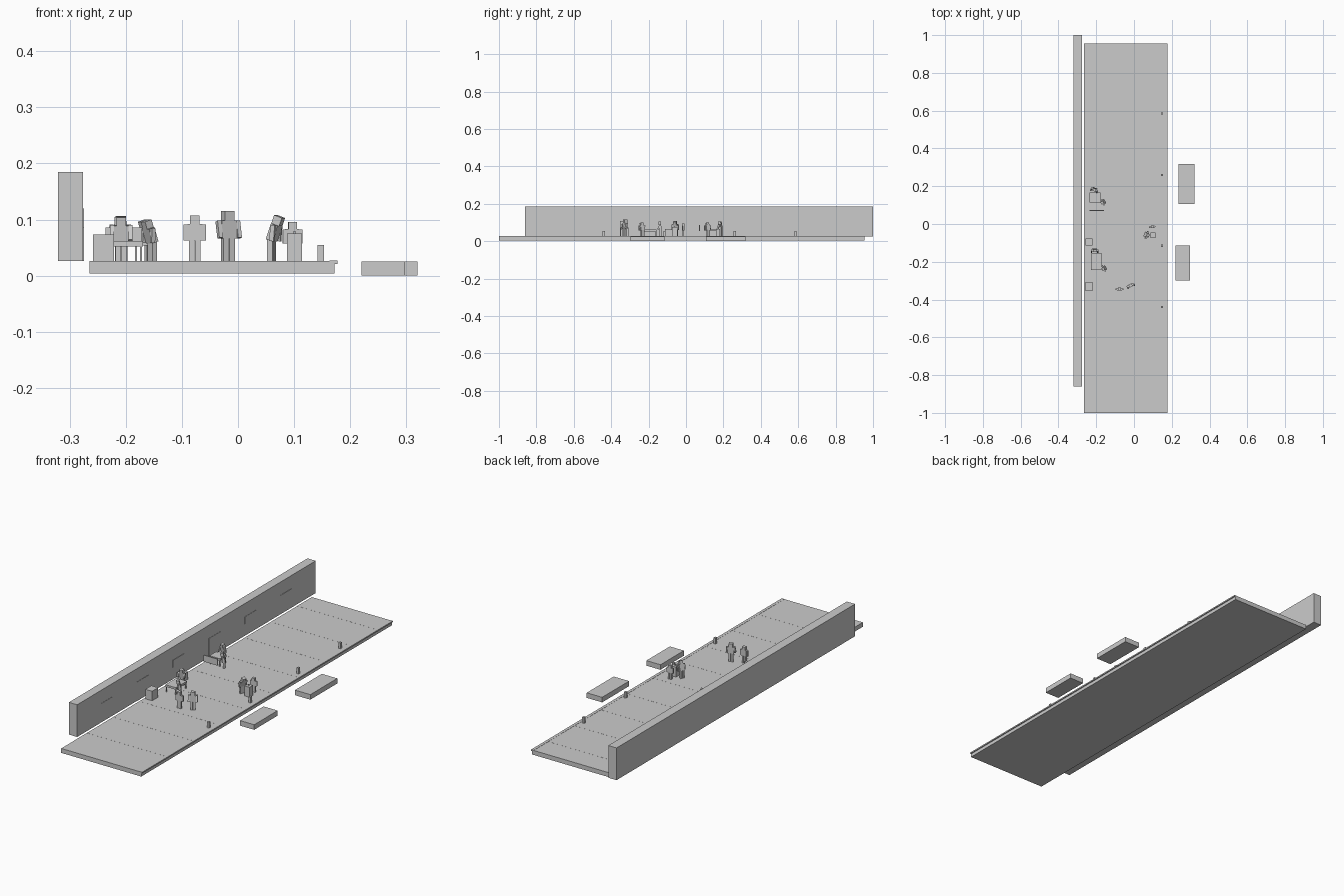
import bpy, bmesh, math
from mathutils import Matrix, Vector

if "Cube" in bpy.data.objects:
    bpy.data.objects.remove(bpy.data.objects["Cube"])

stone = bpy.data.materials.new("plain_grey")
stone.diffuse_color = (0.6, 0.6, 0.6, 1)
stone.use_nodes = True
stone.node_tree.nodes["Principled BSDF"].inputs["Base Color"].default_value = stone.diffuse_color


def add_box(bm, lo, hi, mat=None):
    """Add one box between two corners, with an optional transform."""
    lo, hi = Vector(lo), Vector(hi)
    m = Matrix.Translation((lo + hi) / 2) @ Matrix.Diagonal((*(hi - lo), 1))
    bmesh.ops.create_cube(bm, size=1, matrix=(mat @ m) if mat else m)


def finish(name, bm):
    mesh = bpy.data.meshes.new(name)
    bm.to_mesh(mesh)
    bm.free()
    mesh.materials.append(stone)
    ob = bpy.data.objects.new(name, mesh)
    bpy.context.collection.objects.link(ob)
    return ob


def box(name, lo, hi):
    bm = bmesh.new()
    add_box(bm, lo, hi)
    return finish(name, bm)


FLOOR = 0.026

# Quay slab and overhanging edge kerb
box("quay_slab", (-0.265, -1, 0.004), (0.172, 0.955, FLOOR))
box("quay_edge", (0.163, -1, 0.0205), (0.177, 0.955, 0.0268))

# Thin paving seams across the quay
bm = bmesh.new()
for i in range(9):
    y = -0.80 + i * 0.205
    add_box(bm, (-0.262, y - 0.001, FLOOR - 0.001), (0.163, y + 0.001, FLOOR + 0.0003))
finish("paving_seams", bm)

# Long building wall with door and window panels
box("building_wall", (-0.321, -0.86, FLOOR), (-0.276, 1, 0.185))
for i, kind in enumerate(("window", "door", "window", "door", "window", "window")):
    y = -0.63 + i * 0.28
    bottom = FLOOR if kind == "door" else 0.085
    box(kind + "_panel", (-0.278, y - 0.045, bottom), (-0.2745, y + 0.045, 0.12))

# Two flat barges beside the quay
box("barge_front", (0.220, -0.298, 0), (0.297, -0.115, 0.025))
box("barge_back", (0.236, 0.107, 0), (0.320, 0.317, 0.025))

# Mooring posts
for y in (-0.44, -0.115, 0.26, 0.585):
    box("mooring_post", (0.142, y - 0.006, FLOOR), (0.153, y + 0.006, 0.055))

# Crates by the wall
box("crate_back", (-0.258, -0.113, FLOOR), (-0.221, -0.076, 0.064))
box("crate_front", (-0.258, -0.354, FLOOR), (-0.221, -0.307, 0.073))


def table(x, y, w, d, top):
    bm = bmesh.new()
    add_box(bm, (x - w / 2, y - d / 2, top - 0.01), (x + w / 2, y + d / 2, top))
    for sx in (-1, 1):
        for sy in (-1, 1):
            cx, cy = x + sx * (w / 2 - 0.004), y + sy * (d / 2 - 0.004)
            add_box(bm, (cx - 0.002, cy - 0.002, FLOOR), (cx + 0.002, cy + 0.002, top - 0.01))
    finish("market_table", bm)


table(-0.198, -0.20, 0.058, 0.086, 0.062)
table(-0.207, 0.14, 0.058, 0.052, 0.066)

# Upright notice board by the rear table
box("notice_board", (-0.236, 0.069, 0.054), (-0.160, 0.074, 0.086))

# Tall chest with a small knob on top
box("tall_chest", (0.087, -0.074, FLOOR), (0.114, -0.046, 0.075))
box("chest_knob", (0.098, -0.063, 0.075), (0.103, -0.058, 0.079))


def person(name, x, y, height, turn=0, lean=0, reach=0):
    """Blocky figure facing -y; the upper body leans about the hips."""
    bm = bmesh.new()
    h = height
    hip = Vector((0, 0, 0.46 * h))
    upper = (Matrix.Translation(hip) @ Matrix.Rotation(math.radians(lean), 4, 'X')
             @ Matrix.Translation(-hip))
    for s in (-1, 1):
        # Leg
        a, b = sorted((s * 0.005 * h, s * 0.125 * h))
        add_box(bm, (a, -0.06 * h, 0), (b, 0.06 * h, 0.48 * h))
        # Arm swung from the shoulder
        a, b = sorted((s * 0.165 * h, s * 0.25 * h))
        sh = Vector((0, 0, 0.78 * h))
        swing = (Matrix.Translation(sh) @ Matrix.Rotation(math.radians(-reach), 4, 'X')
                 @ Matrix.Translation(-sh))
        add_box(bm, (a, -0.05 * h, 0.45 * h), (b, 0.05 * h, 0.80 * h), upper @ swing)
    add_box(bm, (-0.165 * h, -0.08 * h, 0.45 * h), (0.165 * h, 0.08 * h, 0.81 * h), upper)
    add_box(bm, (-0.105 * h, -0.095 * h, 0.81 * h), (0.105 * h, 0.095 * h, h), upper)
    bm.transform(Matrix.Translation((x, y, FLOOR)) @ Matrix.Rotation(math.radians(turn), 4, 'Z'))
    finish(name, bm)


# Strolling pair
person("stroller_left", -0.077, -0.345, 0.081)
person("stroller_right", -0.018, -0.325, 0.089, turn=25, reach=15)
# Sellers and buyers at the tables
person("seller_front", -0.208, -0.136, 0.079, lean=8, reach=30)
person("seller_back", -0.208, 0.186, 0.080, turn=-20, lean=8, reach=30)
person("buyer_front", -0.153, -0.232, 0.074, turn=-60, lean=18, reach=20)
person("buyer_back", -0.158, 0.119, 0.074, turn=-60, lean=18, reach=20)
# Pair at the chest
person("chest_worker", 0.060, -0.055, 0.082, turn=70, lean=20, reach=15)
person("chest_owner", 0.097, -0.015, 0.070, turn=5)
